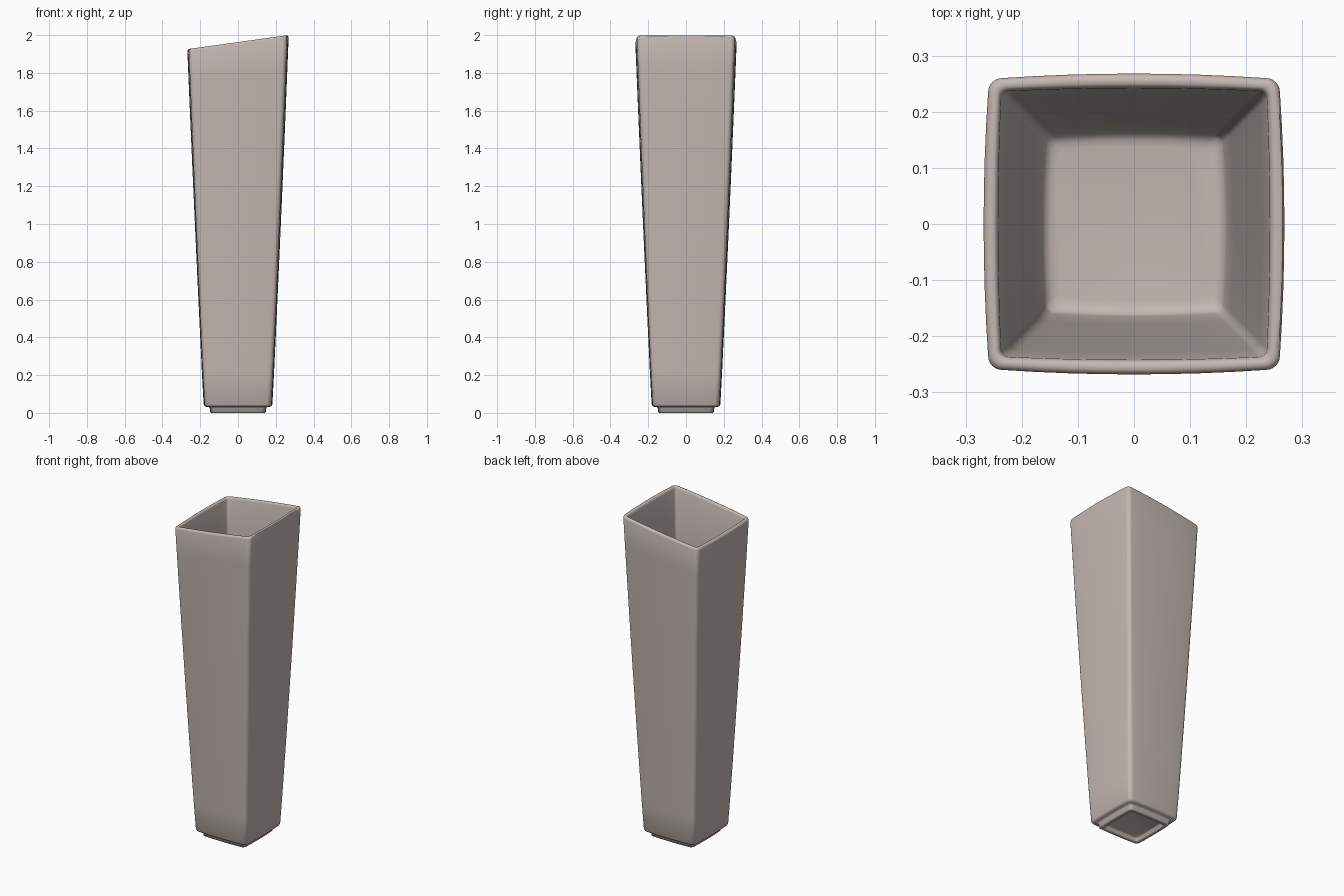
import bpy, bmesh, math

if "Cube" in bpy.data.objects:
    bpy.data.objects.remove(bpy.data.objects["Cube"])

SLOPE = 0.139          # tilt of the rim, rising towards +x
RIM_Z = 1.963          # rim height on the axis
CORNER, SIDE = 6, 8    # segments per corner and per side


def section(half, radius, bulge):
    """Rounded square with slightly bowed sides, counter-clockwise."""
    quarter = []
    flat = half - bulge - radius
    for i in range(SIDE):                       # +x side, without its end
        u = -1 + 2 * i / SIDE
        quarter.append((half - bulge * u * u, flat * u))
    for i in range(CORNER):                     # corner arc
        a = math.pi / 2 * i / CORNER
        quarter.append((flat + radius * math.cos(a), flat + radius * math.sin(a)))
    pts = []
    for k in range(4):
        c, s = round(math.cos(k * math.pi / 2)), round(math.sin(k * math.pi / 2))
        pts += [(c * x - s * y, s * x + c * y) for x, y in quarter]
    return pts


def outer(z):
    t = (z - 0.05) / 1.95
    return 0.183 + 0.087 * (1.1 * t - 0.1 * t * t)


def inner(z):
    return 0.165 + 0.078 * (z - 0.09) / 1.89


# Rings from the recess under the foot, up the outside, over the rim, down inside:
# (half width, corner radius, bow, height, tilt amount)
rings = [(0.112, 0.014, 0.002, 0.022, 0), (0.118, 0.014, 0.002, 0.018, 0),
         (0.121, 0.015, 0.002, 0.004, 0), (0.125, 0.016, 0.002, 0.000, 0),
         (0.142, 0.020, 0.003, 0.000, 0), (0.147, 0.020, 0.003, 0.004, 0),
         (0.150, 0.020, 0.003, 0.026, 0), (0.154, 0.020, 0.003, 0.031, 0),
         (0.168, 0.022, 0.004, 0.032, 0), (0.177, 0.024, 0.005, 0.036, 0),
         (0.182, 0.025, 0.005, 0.045, 0)]
wall = RIM_Z - 0.012
for i in range(1, 13):
    t = i / 12
    z = 0.045 + (wall - 0.045) * t
    rings.append((outer(z), 0.025, 0.005 + 0.003 * t, z, t))
rings += [(0.265, 0.025, 0.008, RIM_Z - 0.003, 1), (0.259, 0.022, 0.008, RIM_Z, 1),
          (0.250, 0.018, 0.006, RIM_Z, 1), (0.245, 0.016, 0.005, RIM_Z - 0.004, 1),
          (0.242, 0.016, 0.005, RIM_Z - 0.012, 1)]
for i in range(1, 7):
    t = 1 - i / 6
    z = 0.09 + (wall - 0.09) * t
    rings.append((inner(z), 0.016, 0.005, z, t))
rings += [(0.160, 0.016, 0.005, 0.078, 0), (0.150, 0.016, 0.005, 0.072, 0),
          (0.138, 0.016, 0.004, 0.070, 0)]

# Vase body with foot, rim and hollow in one continuous skin
bm = bmesh.new()
loops = []
for half, radius, bulge, z, tilt in rings:
    loops.append([bm.verts.new((x, y, z + SLOPE * x * tilt))
                  for x, y in section(half, radius, bulge)])
for a, b in zip(loops, loops[1:]):
    n = len(a)
    for i in range(n):
        j = (i + 1) % n
        bm.faces.new((a[i], a[j], b[j], b[i]))
bm.faces.new(loops[0][::-1])     # underside of the recess
bm.faces.new(loops[-1])          # floor of the hollow

mesh = bpy.data.meshes.new("vase")
bm.to_mesh(mesh)
bm.free()
vase = bpy.data.objects.new("vase", mesh)
bpy.context.collection.objects.link(vase)

# Glazed ceramic colour
clay = bpy.data.materials.new("warm grey ceramic")
clay.diffuse_color = (0.55, 0.48, 0.45, 1)
clay.use_nodes = True
clay.node_tree.nodes["Principled BSDF"].inputs["Base Color"].default_value = clay.diffuse_color
mesh.materials.append(clay)

bpy.context.view_layer.objects.active = vase
vase.select_set(True)
bpy.ops.object.shade_smooth_by_angle(angle=math.radians(50))
